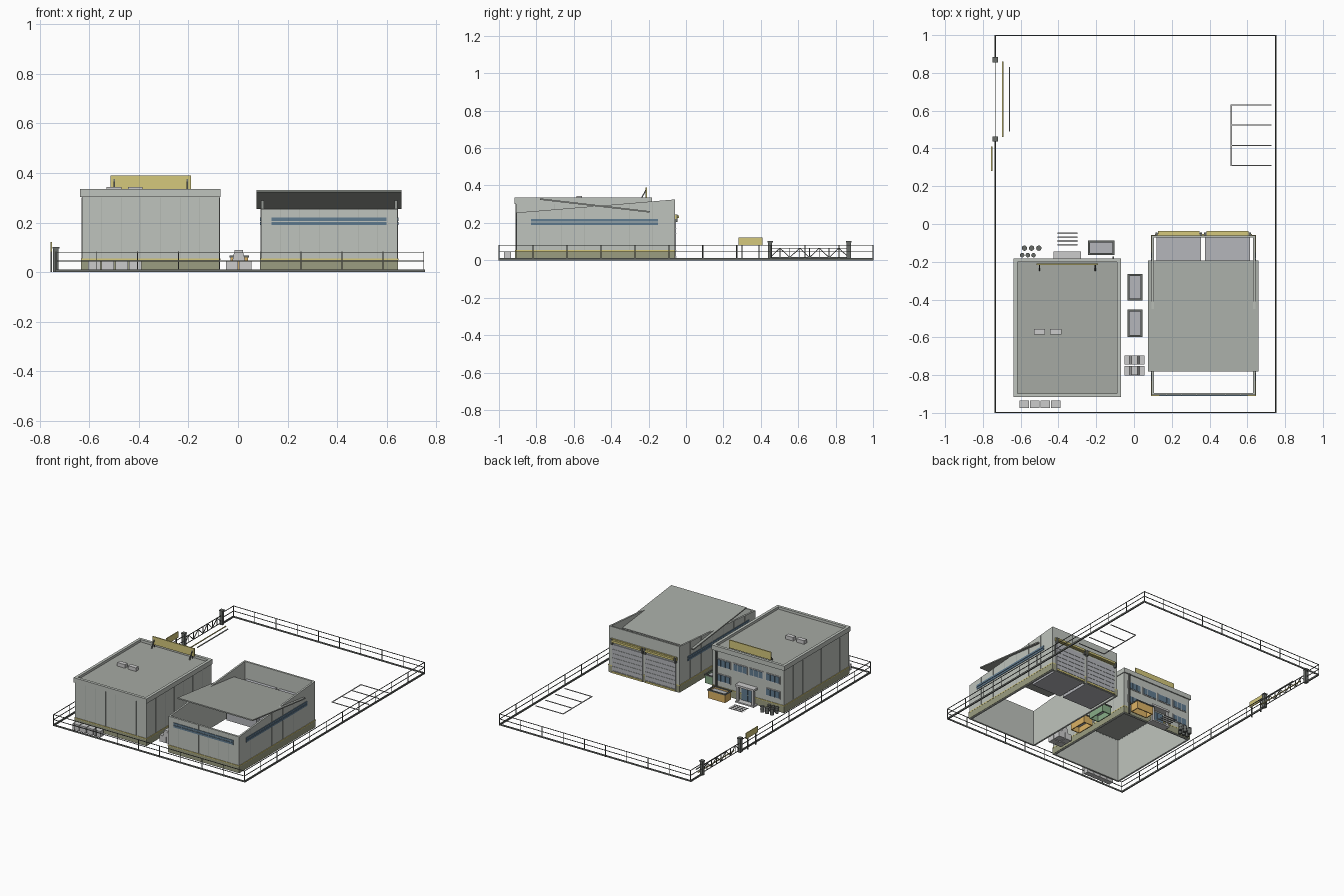
import bpy, bmesh, math
from mathutils import Vector

if "Cube" in bpy.data.objects:
    bpy.data.objects.remove(bpy.data.objects["Cube"])

COL = dict(wall=(.52, .55, .51), olive=(.33, .34, .22), yellow=(.66, .58, .2), blue=(.12, .2, .28),
           dark=(.14, .15, .14), roof=(.38, .4, .37), door=(.46, .47, .5), orange=(.72, .45, .13),
           green=(.25, .42, .25), block=(.55, .55, .54), seam=(.4, .43, .4))
MATS = {}
for k, c in COL.items():
    MATS[k] = bpy.data.materials.new(k)
    MATS[k].diffuse_color = (*c, 1)


def finish(name, bm, mat):
    bmesh.ops.recalc_face_normals(bm, faces=bm.faces)
    me = bpy.data.meshes.new(name)
    bm.to_mesh(me)
    bm.free()
    o = bpy.data.objects.new(name, me)
    bpy.context.collection.objects.link(o)
    me.materials.append(MATS[mat])
    return o


def add_box(bm, x0, x1, y0, y1, z0, z1):
    r = bmesh.ops.create_cube(bm, size=1)
    for v in r['verts']:
        v.co = Vector((x1 if v.co.x > 0 else x0, y1 if v.co.y > 0 else y0, z1 if v.co.z > 0 else z0))


def boxes(name, lst, mat):
    bm = bmesh.new()
    for b in lst:
        add_box(bm, *b)
    return finish(name, bm, mat)


def ring(name, x0, x1, y0, y1, z0, z1, t, mat, top=None):
    """Rectangular wall loop of thickness t; top(y) can slope the upper edge."""
    bm = bmesh.new()
    loops = []
    for d, z in ((0, z0), (0, z1), (t, z1), (t, z0)):
        pts = [(x0 + d, y0 + d), (x1 - d, y0 + d), (x1 - d, y1 - d), (x0 + d, y1 - d)]
        loops.append([bm.verts.new((x, y, top(y) if top and z == z1 else z)) for x, y in pts])
    for a in range(4):
        for i in range(4):
            A, B, j = loops[a], loops[(a + 1) % 4], (i + 1) % 4
            bm.faces.new((A[i], A[j], B[j], B[i]))
    return finish(name, bm, mat)


def bars(name, segs, r, mat):
    """Thin square bars between point pairs."""
    bm = bmesh.new()
    for a, b in segs:
        a, b = Vector(a), Vector(b)
        m = (b - a).to_track_quat('Z', 'Y').to_matrix().to_4x4()
        m.translation = (a + b) / 2
        vs = bmesh.ops.create_cube(bm, size=1)['verts']
        for v in vs:
            v.co = m @ Vector((v.co.x * 2 * r, v.co.y * 2 * r, v.co.z * (b - a).length))
    return finish(name, bm, mat)


# Perimeter kerb, posts and rails (gate opening on the left side)
L, R, G0, G1 = -.735, .75, .45, .87
runs = [((L, -1), (R, -1), 9), ((R, -1), (R, 1), 11), ((R, 1), (L, 1), 9), ((L, 1), (L, G1), 1), ((L, G0), (L, -1), 8)]
segs, kerb = [], []
for (ax, ay), (bx, by), n in runs:
    for z in (.045, .08):
        segs.append(((ax, ay, z), (bx, by, z)))
    for i in range(n + 1):
        x, y = ax + (bx - ax) * i / n, ay + (by - ay) * i / n
        segs.append(((x, y, 0), (x, y, .082)))
    kerb.append((min(ax, bx) - .004, max(ax, bx) + .004, max(-1, min(ay, by) - .004),
                 min(1, max(ay, by) + .004), 0, .011))
bars('fence', segs, .0018, 'dark')
boxes('fence_kerb', kerb, 'dark')

# Sliding gate, pillars, entry sign
pts = [G0 + (G1 - G0) * i / 8 for i in range(9)]
gate = [((L, G0, z), (L, G1, z)) for z in (.015, .065)]
gate += [((L, y, .015), (L, y, .065)) for y in pts]
gate += [((L, pts[i], .015 + .05 * (i % 2)), (L, pts[i + 1], .065 - .05 * (i % 2))) for i in range(8)]
bars('gate', gate, .002, 'dark')
for i, y in enumerate((G0, G1)):
    boxes(f'gate_pillar_{i}', [(L - .011, L + .011, y - .011, y + .011, 0, .095),
                               (L - .014, L + .014, y - .014, y + .014, .095, .102)], 'dark')
boxes('entry_sign', [(-.756, -.75, .28, .41, .08, .122)], 'yellow')
bars('entry_sign_posts', [((-.753, y, 0), (-.753, y, .085)) for y in (.30, .39)], .003, 'dark')

# Ground markings
boxes('gate_track', [(-.663, -.656, .49, .83, 0, .005)], 'seam')
boxes('gate_stop_line', [(-.698, -.692, .46, .86, 0, .005)], 'yellow')
boxes('parking_lines', [(.515, .728, y - .003, y + .003, 0, .004) for y in (.31, .415, .525, .63)]
      + [(.512, .518, .307, .633, 0, .004)], 'block')
boxes('crossing_lines', [(-.405, -.3, y - .004, y + .004, 0, .004) for y in (-.05, -.07, -.09, -.11)], 'block')

# Office building
X0, X1, Y0, Y1 = -.63, -.075, -.91, -.19
ring('office_walls', X0, X1, Y0, Y1, 0, .305, .012, 'wall')
ring('office_plinth', X0 - .003, X1 + .003, Y0 - .003, Y1 + .003, .004, .048, .004, 'olive')
ring('office_plinth_trim', X0 - .004, X1 + .004, Y0 - .004, Y1 + .004, .048, .054, .005, 'yellow')
ring('office_parapet', -.637, -.07, -.917, -.182, .302, .335, .02, 'wall')
boxes('office_roof', [(-.62, -.085, -.90, -.198, .305, .318)], 'roof')
boxes('roof_units', [(x - .03, x + .03, -.585, -.555, .318, .343) for x in (-.5, -.415)], 'block')
boxes('roof_sign', [(-.515, -.19, -.217, -.209, .335, .39)], 'yellow')
bars('roof_sign_struts', [s for x in (-.5, -.205) for s in
     (((x, -.245, .318), (x, -.215, .375)), ((x, -.213, .318), (x, -.213, .36)))], .003, 'dark')


def seams(name, x0, x1, y0, y1, z1, top=None):
    lst = []
    for i in range(1, 7):
        x, y = x0 + (x1 - x0) * i / 7, y0 + (y1 - y0) * i / 7
        for w in (x0, x1):
            lst.append((w - .002, w + .002, y - .001, y + .001, .05, top(y) if top else z1))
        lst.append((x - .001, x + .001, y0 - .002, y0 + .002, .05, z1))
    boxes(name, lst, 'seam')


seams('office_panel_seams', X0, X1, Y0, Y1, .3)

# Office facade windows, cornice, entrance, downpipe
wins = [(x, .2, .245) for x in (-.545, -.415, -.29, -.16)] + [(x, .095, .14) for x in (-.545, -.16)]
boxes('office_window_frames', [(x - .056, x + .056, Y1, Y1 + .004, a - .005, b + .005) for x, a, b in wins], 'block')
boxes('office_windows', [(x - .051 + .035 * i, x - .051 + .035 * i + .032, Y1, Y1 + .006, a, b)
                         for x, a, b in wins for i in range(3)], 'blue')
boxes('entrance_porch', [(-.425, -.28, Y1, -.145, 0, .01), (-.425, -.28, Y1, -.145, .112, .126)], 'block')
boxes('entrance_columns', [(x - .007, x + .007, -.165, -.15, .01, .112) for x in (-.413, -.292)], 'block')
boxes('entrance_doors', [(-.4, -.355, Y1, Y1 + .007, .01, .1), (-.35, -.305, Y1, Y1 + .007, .01, .1)], 'blue')
bars('downpipe', [((-.11, -.178, 0), (-.11, -.178, .3))], .005, 'dark')

# Warehouse: sloping walls, separate tilted roof panel
H0, H1, W0, W1 = .093, .643, -.906, -.06


def slope(y):
    return .255 + (y - W0) / (W1 - W0) * .07


ring('hall_walls', H0, H1, W0, W1, 0, .3, .012, 'wall', slope)
ring('hall_plinth', H0 - .003, H1 + .003, W0 - .003, W1 + .001, .004, .048, .004, 'olive')
ring('hall_plinth_trim', H0 - .004, H1 + .004, W0 - .004, W1 + .001, .048, .054, .005, 'yellow')
seams('hall_panel_seams', H0, H1, W0, W1, .255, slope)
roof = boxes('hall_roof', [(.075, .66, -.295, .295, -.004, .004)], 'roof')
roof.location = (0, -.487, .293)
roof.rotation_euler = (-math.atan2(.068, .585), 0, 0)

# Warehouse strip windows on three sides
for i, z in enumerate((.189, .207)):
    boxes(f'hall_strip_windows_{i}', [(.135, .6, W0 - .004, W0, z, z + .014),
          (H1, H1 + .004, -.83, -.15, z, z + .014), (H0 - .004, H0, -.83, -.15, z, z + .014)], 'blue')

# Loading doors with hoods and frames
for i, x in enumerate((.237, .495)):
    boxes(f'loading_door_{i}', [(x - .118, x + .118, -.3, -.054, .002, .205)], 'door')
    boxes(f'loading_door_ribs_{i}', [(x - .116, x + .116, -.055, -.052, .02 + .03 * k, .022 + .03 * k)
                                     for k in range(6)], 'seam')
    boxes(f'loading_door_bumper_{i}', [(x - .118, x + .118, -.055, -.05, .004, .016)], 'yellow')
    boxes(f'door_hood_{i}', [(x - .11, x + .11, -.06, -.038, .225, .24)], 'yellow')
    boxes(f'door_hood_ends_{i}', [(x + s * .118 - .006, x + s * .118 + .006, -.06, -.045, .205, .245)
                                  for s in (-1, 1)], 'dark')
boxes('hall_door_band', [(.11, .625, -.06, -.052, .222, .245)], 'yellow')

# Skips
for name, x0, x1, y0, y1, m in (('entrance', -.243, -.103, -.163, -.088, 'orange'),
                                ('green', -.035, .045, -.405, -.265, 'green'),
                                ('rear', -.035, .045, -.597, -.453, 'orange')):
    ring(f'{name}_skip', x0 + .004, x1 - .004, y0 + .004, y1 - .004, .004, .06, .006, m)
    ring(f'{name}_skip_rim', x0, x1, y0, y1, .058, .066, .01, 'dark')
    boxes(f'{name}_skip_fill', [(x0 + .008, x1 - .008, y0 + .008, y1 - .008, .045, .052)], 'door')


# Concrete blocks with chamfered tops
def blocks(name, lst):
    bm = bmesh.new()
    for x, y, z, w, d, h, c in lst:
        vs = bmesh.ops.create_cube(bm, size=1)['verts']
        for v in vs:
            k = c if v.co.z > 0 else 1
            v.co = Vector((x + v.co.x * w * k, y + v.co.y * d, z + (v.co.z + .5) * h))
    finish(name, bm, 'block')


stack = []
for y in (-.72, -.776):
    stack += [(x, y, 0, .05, .05, .045, 1) for x in (-.024, .03)]
    stack += [(.003, y, .045, .052, .05, .03, .75), (.003, y, .075, .037, .048, .014, .9)]
blocks('block_stack', stack)
row = [(-.58 + .055 * i, -.954, 0, .05, .038, .043, 1) for i in range(4)]
blocks('block_row', row)

# Barrels
bm = bmesh.new()
for x, y, r in [(-.58, -.128, .013), (-.542, -.128, .013), (-.504, -.128, .013),
                (-.592, -.165, .011), (-.562, -.165, .011), (-.532, -.165, .011)]:
    for z, h, k in ((.02, .04, 1), (.02, .004, 1.1), (.04, .004, 1.1)):
        vs = bmesh.ops.create_cone(bm, cap_ends=True, segments=12, radius1=r * k, radius2=r * k, depth=h)['verts']
        bmesh.ops.translate(bm, verts=vs, vec=(x, y, z))
finish('barrels', bm, 'dark')

for m in bpy.data.materials:
    if m.users and not m.is_grease_pencil:
        m.use_nodes = True
        m.node_tree.nodes["Principled BSDF"].inputs["Base Color"].default_value = m.diffuse_color
